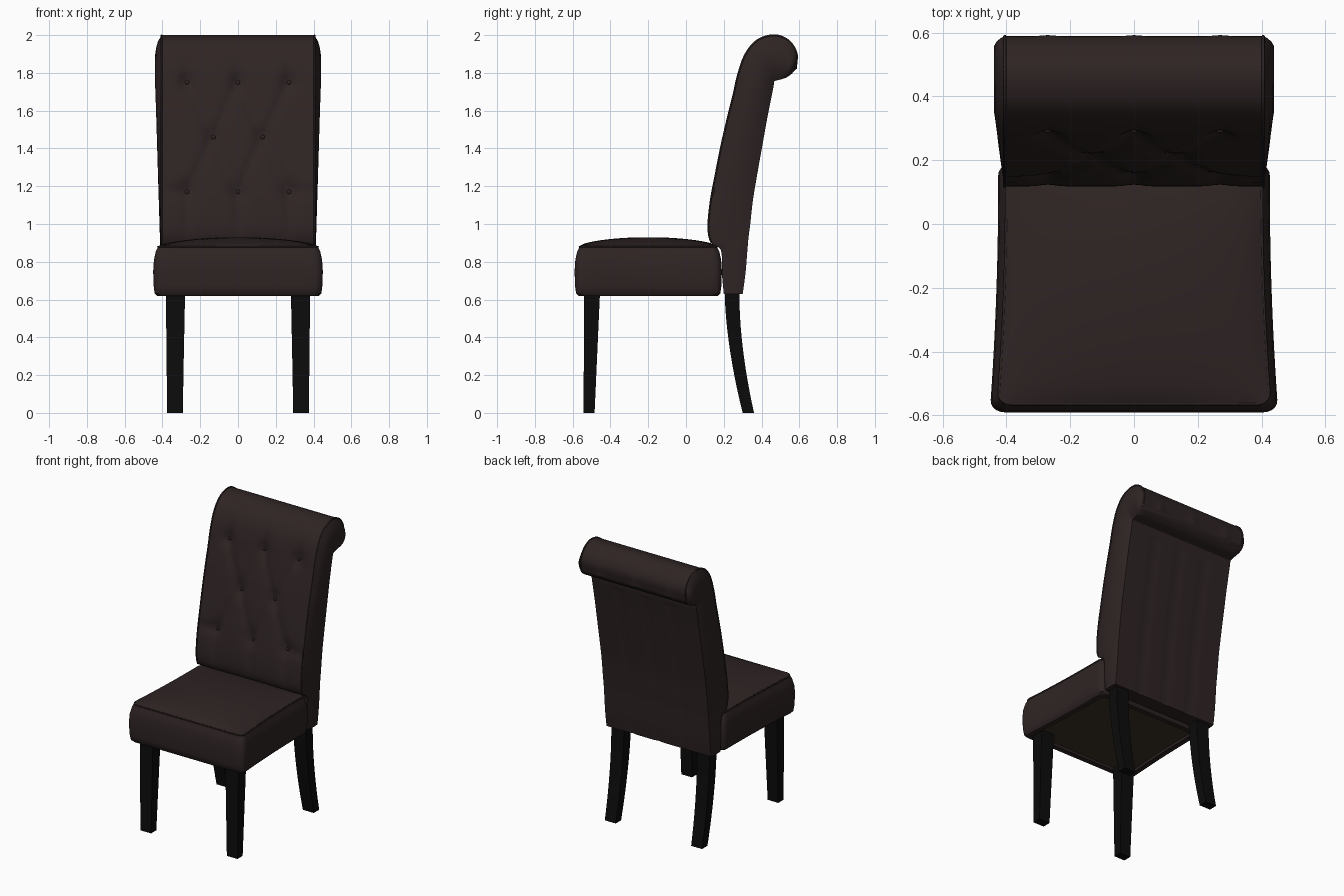
import bpy, bmesh, math
from mathutils import Vector

if "Cube" in bpy.data.objects:
    bpy.data.objects.remove(bpy.data.objects["Cube"])


def material(name, rgb):
    m = bpy.data.materials.new(name)
    m.diffuse_color = (*rgb, 1)
    m.use_nodes = True
    m.node_tree.nodes["Principled BSDF"].inputs["Base Color"].default_value = m.diffuse_color
    return m


LEATHER = material("dark brown leather", (0.028, 0.0175, 0.0175))
WOOD = material("black wood", (0.0035, 0.0035, 0.0035))
CLOTH = material("olive dust cloth", (0.042, 0.034, 0.018))


def loft(name, rings, mats, angle=None):
    """Skin closed rings of points, cap both ends."""
    bm = bmesh.new()
    rows = [[bm.verts.new(p) for p in ring] for ring in rings]
    n = len(rows[0])
    for a, b in zip(rows, rows[1:]):
        for i in range(n):
            j = (i + 1) % n
            bm.faces.new((a[i], a[j], b[j], b[i]))
    bm.faces.new(rows[0])
    bm.faces.new(rows[-1])
    bmesh.ops.recalc_face_normals(bm, faces=bm.faces)
    me = bpy.data.meshes.new(name)
    bm.to_mesh(me)
    bm.free()
    ob = bpy.data.objects.new(name, me)
    bpy.context.collection.objects.link(ob)
    for m in mats:
        me.materials.append(m)
    if angle:
        bpy.ops.object.select_all(action='DESELECT')
        ob.select_set(True)
        bpy.context.view_layer.objects.active = ob
        bpy.ops.object.shade_smooth_by_angle(angle=math.radians(angle))
    return ob


def welt(name, pts, radius, cyclic=False):
    """Thin piping along a seam."""
    cu = bpy.data.curves.new(name, 'CURVE')
    cu.dimensions = '3D'
    cu.bevel_depth = radius
    cu.bevel_resolution = 1
    sp = cu.splines.new('POLY')
    sp.points.add(len(pts) - 1)
    for q, p in zip(sp.points, pts):
        q.co = (*p, 1)
    sp.use_cyclic_u = cyclic
    cu.materials.append(LEATHER)
    bpy.context.collection.objects.link(bpy.data.objects.new(name, cu))


def smooth_path(pts, steps):
    """Catmull-Rom samples through 2D points."""
    p = [Vector(q) for q in pts]
    p = [p[0] * 2 - p[1]] + p + [p[-1] * 2 - p[-2]]
    out = []
    for i in range(1, len(p) - 2):
        a, b, c, d = p[i - 1:i + 3]
        for k in range(steps):
            t = k / steps
            out.append(0.5 * (2 * b + (c - a) * t + (2 * a - 5 * b + 4 * c - d) * t * t
                              + (3 * b - a - 3 * c + d) * t ** 3))
    return out + [p[-2]]


# --- Seat cushion: rounded outline lofted upward, then a crowned top
def outline():
    pts, r, n = [], 0.1, 14
    for k, (cx, cy) in enumerate([(1, 1), (-1, 1), (-1, -1), (1, -1)]):
        for i in range(6):
            a = math.pi / 2 * (k + i / 5)
            pts.append(Vector((cx * (1 - r) + r * math.cos(a), cy * (1 - r) + r * math.sin(a))))
        e = pts[-1]
        nxt = Vector([(-1, 1), (-1, -1), (1, -1), (1, 1)][k])
        step = Vector([(-1, 0), (0, -1), (1, 0), (0, 1)][k]) * (2 - 2 * r)
        pts += [e + step * i / n for i in range(1, n)]
    return pts


UNIT = outline()


def seat_ring(inset, z, scale=1.0, crown=0.0):
    ring = []
    for u in UNIT:
        x, y = u * scale
        half = 0.429 - 0.013 * y - 0.008 * (1 - y * y) + 0.01
        h = crown * max(0, (1 - x * x) * (1 - y * y)) ** 0.65
        ring.append((x * (half - inset), -0.2 + y * (0.39 - inset), z + h))
    return ring


layers = [(0.055, 0.64), (0.055, 0.622), (0.02, 0.62), (0.008, 0.632), (0.003, 0.67),
          (0, 0.75), (0.004, 0.81), (0.014, 0.855), (0.027, 0.88)]
rings = [seat_ring(i, z) for i, z in layers]
rings += [seat_ring(0.027, 0.884, s / 14, 0.046) for s in range(14, 0, -1)]
seat = loft("seat_cushion", rings, [LEATHER, CLOTH], 40)
for f in seat.data.polygons:  # recessed cloth under the seat
    if f.normal.z < -0.9 and f.center.z > 0.63:
        f.material_index = 1
welt("seat_piping", seat_ring(0.026, 0.88), 0.005, True)

# --- Backrest: front and back curves joined by bulging side panels
front = smooth_path([(.20, .63), (.19, .74), (.185, .86), (.135, .90), (.118, .98), (.13, 1.12),
                     (.16, 1.28), (.188, 1.42), (.22, 1.56), (.25, 1.68), (.275, 1.79),
                     (.315, 1.90), (.38, 1.975), (.47, 2.0), (.545, 1.97), (.587, 1.90),
                     (.578, 1.82)], 6)
rear = smooth_path([(.30, .63), (.315, .74), (.325, .86), (.33, .92), (.34, 1.0), (.355, 1.13),
                    (.38, 1.28), (.405, 1.42), (.43, 1.56), (.45, 1.66), (.462, 1.72),
                    (.465, 1.74), (.468, 1.755), (.48, 1.76), (.50, 1.765), (.53, 1.775),
                    (.56, 1.795)], 6)
W = 0.405
BUTTONS = [Vector(p) for p in [(-.27, 1.75), (0, 1.75), (.27, 1.75), (-.13, 1.46), (.13, 1.46),
                               (-.27, 1.17), (0, 1.17), (.27, 1.17)]]
CREASES = [(BUTTONS[a], BUTTONS[b]) for a, b in
           [(0, 3), (1, 3), (1, 4), (2, 4), (3, 5), (3, 6), (4, 6), (4, 7)]]
CREASES += [(b, Vector((b.x, 0.9))) for b in BUTTONS[5:]]
CREASES += [(b, Vector((b.x, 1.93))) for b in BUTTONS[:3]]
CREASES += [(BUTTONS[i], Vector((s * W, 1.17))) for i, s in ((5, -1), (7, 1))]


def tuft(x, z):
    """Depth of the buttoned quilting at a point of the front."""
    if z < 0.9:
        return 0
    p = Vector((x, z))
    near = 9
    for a, b in CREASES:
        d = b - a
        t = min(1, max(0, (p - a).dot(d) / d.length_squared))
        near = min(near, (p - a - d * t).length)
    pit = max(math.exp(-((p - b).length / 0.05) ** 2) for b in BUTTONS)
    fade = min(1, max(0, (1.93 - z) / 0.15)) * min(1, (z - 0.9) / 0.15)
    return fade * (0.011 * math.exp(-(near / 0.03) ** 2) + 0.02 * pit)


NF, NS, NB = 54, 7, 24
rings = []
for f, b in zip(front, rear):
    bulge = 0.008 + 0.026 * min(1, max(0, (f.y - 0.9) / 0.85))
    bulge *= min(1, (f - b).length / 0.15)
    ring = []
    for i in range(NF + 1):
        x = -W + 2 * W * i / NF
        ring.append((x, f.x + tuft(x, f.y), f.y))
    side = []
    for i in range(1, NS):
        s = i / NS
        q = f.lerp(b, s)
        side.append((W + bulge * math.sin(math.pi * s) ** 0.7, q.x, q.y))
    ring += side
    for i in range(NB + 1):  # shallow vertical channels on the rear
        x = W - 2 * W * i / NB
        groove = 0.006 * max(math.exp(-((x - c) / 0.02) ** 2) for c in (-.2025, 0, .2025))
        ring.append((x, b.x - (groove if b.y < 1.7 else 0), b.y))
    ring += [(-x, y, z) for x, y, z in reversed(side)]
    rings.append(ring)
loft("backrest", rings, [LEATHER], 40)
for s, label in ((-1, "left"), (1, "right")):
    welt("back_piping_" + label, [(s * W, p.x, p.y) for p in front[18:]], 0.005)

# --- Buttons set into the quilting
for b in BUTTONS:
    p = min(front[18:72], key=lambda q: abs(q.y - b.y))
    bpy.ops.mesh.primitive_uv_sphere_add(segments=12, ring_count=6, radius=0.012,
                                         location=(b.x, p.x + 0.026, b.y))
    ob = bpy.context.object
    ob.name = "button"
    ob.scale.y = 0.6
    ob.data.materials.append(LEATHER)
    bpy.ops.object.shade_smooth()


# --- Legs: square sections, straight at the front and curved at the rear
def leg(name, sections, side):
    rings = [[(side * x, y, z) for x, y in ((x0, y0), (x1, y0), (x1, y1), (x0, y1))]
             for z, x0, x1, y0, y1 in sections]
    loft(name, rings, [WOOD], 30)


rear_leg = []
for i in range(11):
    t = i / 10  # 0 at the floor
    y0 = 0.205 + 0.095 * (1 - t) ** 1.7
    rear_leg.append((0.645 * t, 0.292 - 0.01 * t, 0.376 + 0.004 * t, y0, y0 + 0.06 + 0.018 * t))
for s, label in ((-1, "left"), (1, "right")):
    leg("front_leg_" + label, [(0, .293, .375, -.542, -.484), (.645, .28, .382, -.54, -.455)], s)
    leg("rear_leg_" + label, rear_leg, s)
